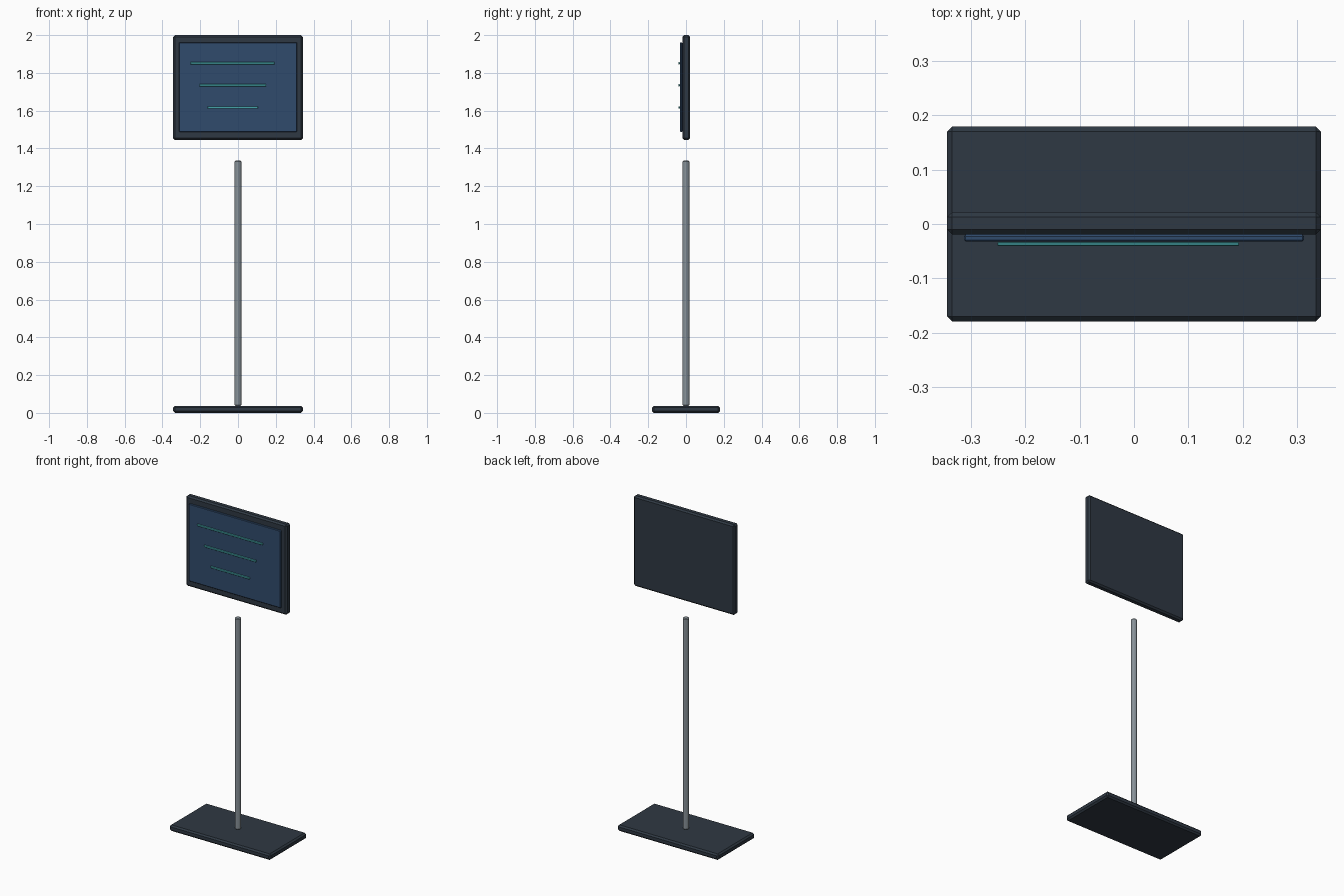
import bpy, bmesh
from mathutils import Matrix

if "Cube" in bpy.data.objects:
    bpy.data.objects.remove(bpy.data.objects["Cube"])


def material(name, rgb):
    m = bpy.data.materials.new(name)
    m.diffuse_color = (*rgb, 1)
    m.use_nodes = True
    m.node_tree.nodes["Principled BSDF"].inputs["Base Color"].default_value = m.diffuse_color
    return m


dark = material("dark_metal", (0.028, 0.04, 0.056))
blue = material("screen_blue", (0.03, 0.07, 0.15))
teal = material("line_teal", (0.06, 0.38, 0.40))
steel = material("steel", (0.25, 0.29, 0.32))


def finish(name, bm, mat, bevel, edges=None):
    # Single-segment chamfer, then hand the mesh to an object
    if bevel:
        bmesh.ops.bevel(bm, geom=edges or bm.edges[:], offset=bevel,
                        segments=1, affect='EDGES', profile=0.5)
    bmesh.ops.recalc_face_normals(bm, faces=bm.faces[:])
    me = bpy.data.meshes.new(name)
    bm.to_mesh(me)
    bm.free()
    me.materials.append(mat)
    ob = bpy.data.objects.new(name, me)
    bpy.context.collection.objects.link(ob)
    return ob


def box(name, lo, hi, mat, bevel):
    bm = bmesh.new()
    size = [b - a for a, b in zip(lo, hi)]
    mid = [(a + b) / 2 for a, b in zip(lo, hi)]
    bmesh.ops.create_cube(bm, size=1, matrix=Matrix.LocRotScale(mid, None, size))
    return finish(name, bm, mat, bevel)


# Floor plate
box("base_plate", (-0.343, -0.179, 0), (0.343, 0.179, 0.037), dark, 0.009)

# Upright pole with chamfered ends
bm = bmesh.new()
z0, z1 = 0.037, 1.335
bmesh.ops.create_cone(bm, cap_ends=True, segments=12, radius1=0.0177,
                      radius2=0.0177, depth=z1 - z0,
                      matrix=Matrix.Translation((0, 0, (z0 + z1) / 2)))
rims = [e for e in bm.edges if abs(e.verts[0].co.z - e.verts[1].co.z) < 1e-4]
finish("pole", bm, steel, 0.005, rims)

# Display housing and its raised screen
box("display_housing", (-0.343, -0.019, 1.445), (0.343, 0.022, 2.0), dark, 0.009)
box("screen", (-0.312, -0.032, 1.487), (0.312, -0.0195, 1.962), blue, 0.003)

# Raised lines on the screen
for i, (x0, x1, z) in enumerate([(-0.251, 0.193, 1.851),
                                 (-0.205, 0.149, 1.734),
                                 (-0.161, 0.105, 1.617)]):
    box(f"screen_line_{i + 1}", (x0, -0.040, z - 0.006),
        (x1, -0.033, z + 0.006), teal, 0.0015)
